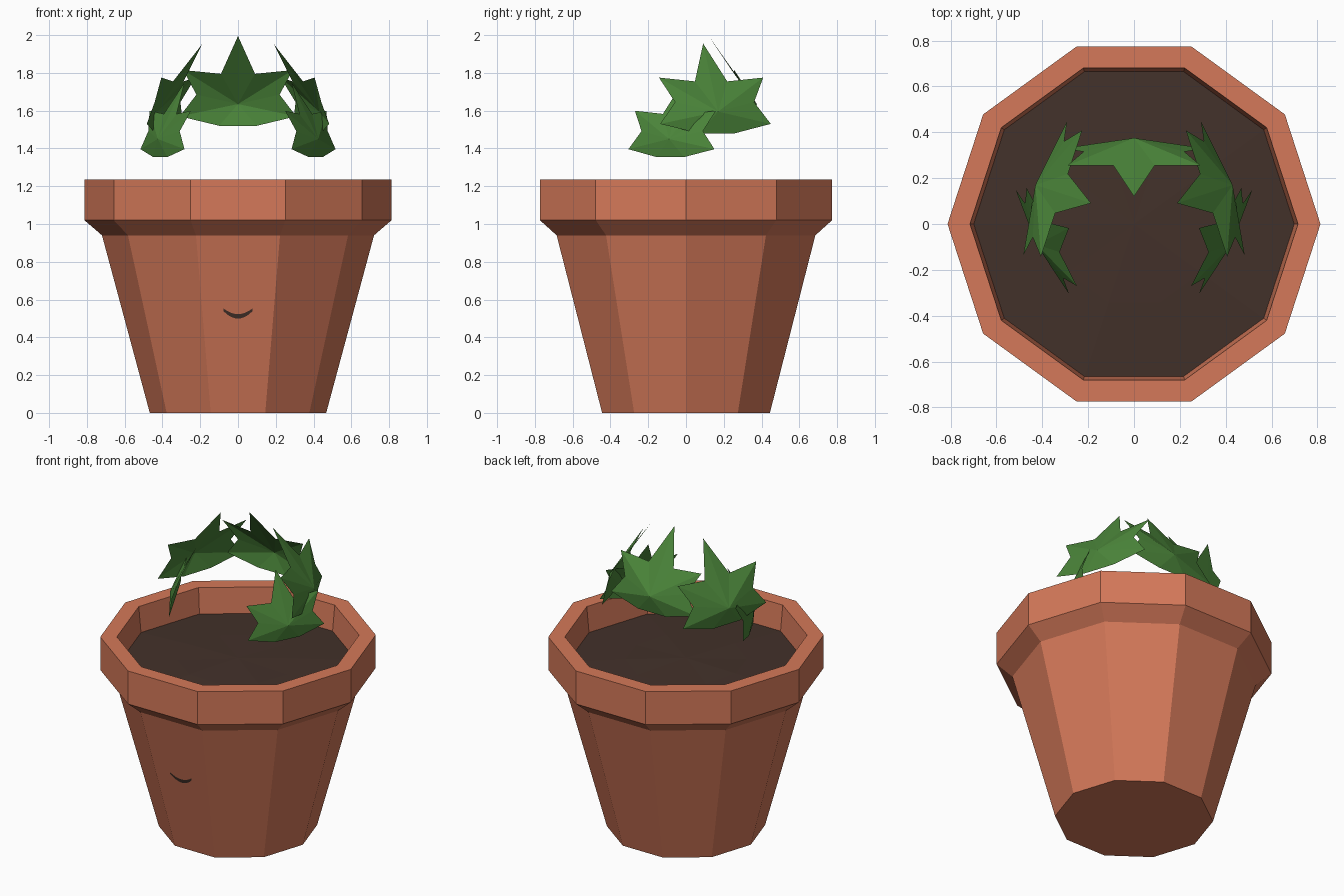
import bpy
import math
from mathutils import Vector

cube = bpy.data.objects.get("Cube")
if cube:
    bpy.data.objects.remove(cube)


def material(name, color):
    mat = bpy.data.materials.new(name)
    mat.use_nodes = True
    mat.diffuse_color = (*color, 1)
    bsdf = mat.node_tree.nodes["Principled BSDF"]
    bsdf.inputs["Base Color"].default_value = (*color, 1)
    bsdf.inputs["Roughness"].default_value = 0.9
    return mat


terracotta = material("terracotta", (0.66, 0.19, 0.10))
soil_brown = material("soil brown", (0.056, 0.031, 0.023))
leaf_green = material("leaf green", (0.07, 0.235, 0.042))


def add_mesh(name, verts, faces, mat):
    mesh = bpy.data.meshes.new(name)
    mesh.from_pydata(verts, [], faces)
    mesh.materials.append(mat)
    obj = bpy.data.objects.new(name, mesh)
    bpy.context.collection.objects.link(obj)
    return obj


def ring(radius, z, sides=10):
    return [(radius * math.cos(math.tau * i / sides),
             radius * math.sin(math.tau * i / sides), z) for i in range(sides)]


# Pot: ten-sided profile from the base up over the rim and down inside
SIDES = 10
BASE, NECK, NECK_Z = 0.467, 0.72, 0.94
profile = [(BASE, 0), (NECK, NECK_Z), (0.813, 1.02), (0.813, 1.235),
           (0.715, 1.235), (0.695, 1.03)]
verts, faces = [], [tuple(reversed(range(SIDES)))]
for radius, z in profile:
    verts += ring(radius, z)
for k in range(len(profile) - 1):
    for i in range(SIDES):
        j = (i + 1) % SIDES
        a, b = k * SIDES, (k + 1) * SIDES
        faces.append((a + i, a + j, b + j, b + i))
add_mesh("pot", verts, faces, terracotta)

# Soil: shallow mound with slightly uneven spokes
verts = ring(0.702, 1.07) + ring(0.36, 1.08) + [(0, 0, 1.092)]
verts = [(x, y, z + (0.006 if SIDES <= i < 2 * SIDES and i % 2 else 0))
         for i, (x, y, z) in enumerate(verts)]
faces = []
for i in range(SIDES):
    j = (i + 1) % SIDES
    faces += [(i, j, SIDES + j, SIDES + i), (SIDES + i, SIDES + j, 2 * SIDES)]
add_mesh("soil", verts, faces, soil_brown)

# Smile: thin crescent lying on the sloping front wall
STEPS = 8
verts = []
for i in range(STEPS + 1):
    t = 2 * i / STEPS - 1
    middle = 0.511 + 0.036 * t * t
    half = 0.012 - 0.005 * t * t
    for z in (middle - half, middle + half):
        wall = BASE + (NECK - BASE) * z / NECK_Z
        verts.append((0.078 * t, -wall * math.cos(math.pi / SIDES) - 0.005, z))
faces = [(2 * i, 2 * i + 2, 2 * i + 3, 2 * i + 1) for i in range(STEPS)]
add_mesh("smile", verts, faces, soil_brown)

# Leaf half outline as (sideways, inward, up) from the leaf centre
HALF = [(0.09, 0.12, 0.16), (0.29, 0.12, 0.18), (0.22, 0.06, 0.05),
        (0.308, 0.045, -0.065), (0.10, 0.025, -0.115)]
TIP = (0, 0.255, 0.36)


def leaf(name, center, inward, scale=1.0, lean=1.0):
    """Folded five-pointed leaf fanned around its centre."""
    inward = Vector((*inward, 0)).normalized()
    side = Vector((-inward.y, inward.x, 0))
    outline = [TIP] + HALF + [(-s, n, u) for s, n, u in reversed(HALF)]
    center = Vector(center)
    verts = [center] + [center + scale * (side * s + inward * n * lean + Vector((0, 0, u)))
                        for s, n, u in outline]
    n = len(outline)
    faces = [(0, 1 + (i + 1) % n, 1 + i) for i in range(n)]
    add_mesh(name, verts, faces, leaf_green)


# Wreath of leaves: one at the back, two mirrored pairs at the sides
leaf("back_leaf", (0, 0.375, 1.635), (0, -1))
for label, m in (("left", 1), ("right", -1)):
    leaf(label + "_upper_leaf", (m * 0.43, 0.17, 1.595), (-m * 0.95, -0.31))
    leaf(label + "_lower_leaf", (m * 0.425, -0.09, 1.45), (-m * 0.89, 0.455), 0.83, 0.75)
